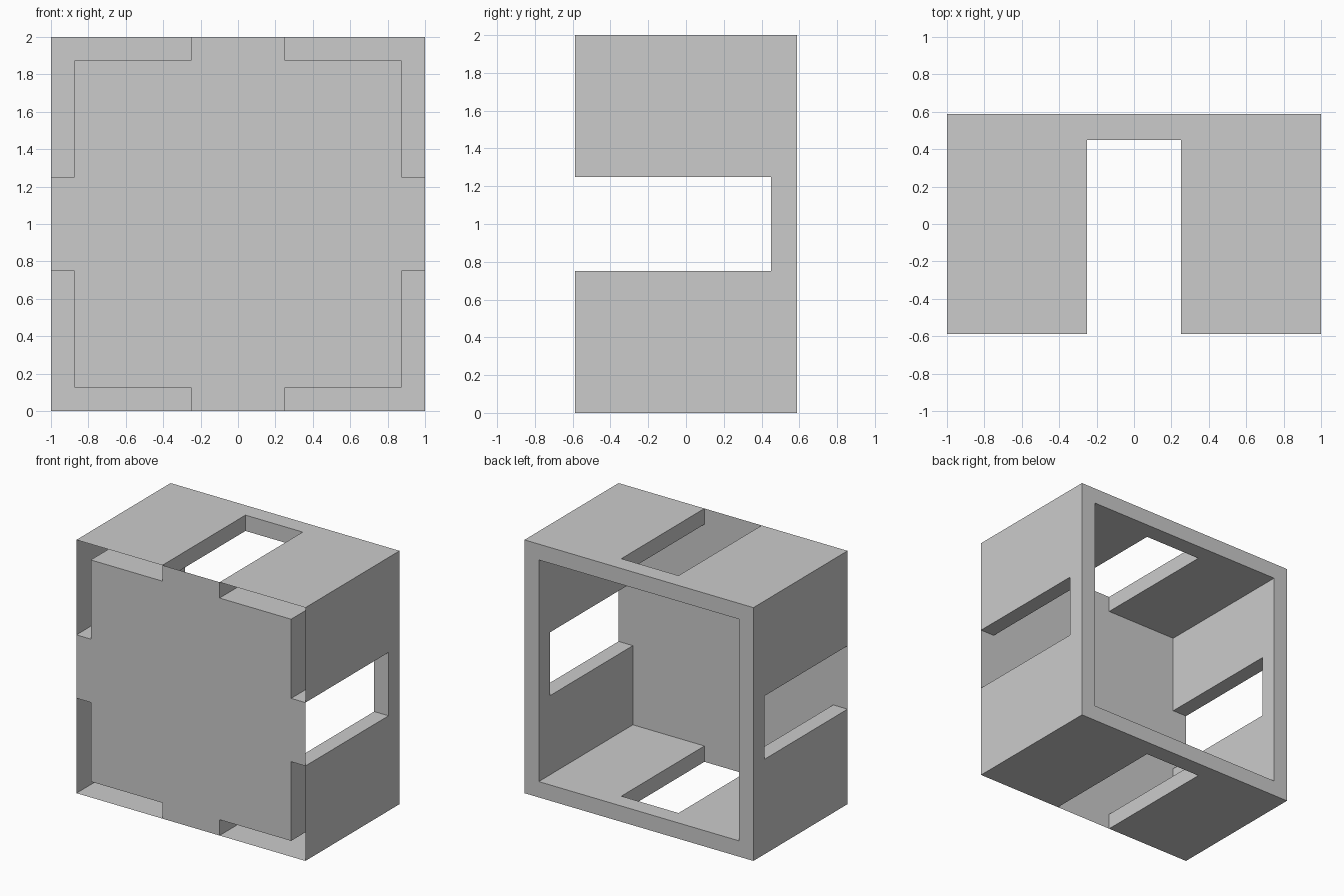
import bpy, bmesh
from math import pi
from mathutils import Matrix, Vector

if "Cube" in bpy.data.objects:
    bpy.data.objects.remove(bpy.data.objects["Cube"])

H, S = 0.587, 0.45          # half depth, closed end of the slots
OUT, INN, W = 1.0, 0.875, 0.25   # outer skin, inner skin, half slot width

bm = bmesh.new()


def face(points, rot):
    bm.faces.new([bm.verts.new(rot @ Vector(p)) for p in points])


def skin(r, rot):
    # one wall sheet at height r, leaving the slot open towards the front
    xs, ys = (-r, -W, W, r), (-H, S, H)
    for i in range(3):
        for j in range(2):
            if (i, j) != (1, 0):
                a, b, c, d = xs[i], xs[i + 1], ys[j], ys[j + 1]
                face([(a, c, r), (b, c, r), (b, d, r), (a, d, r)], rot)


# Four hollow walls, open at the front corners
for k in range(4):
    rot = Matrix.Rotation(k * pi / 2, 3, 'Y')
    skin(OUT, rot)
    skin(INN, rot)
    # back rim, mitred at the corners
    xo, xi = (-OUT, -W, W, OUT), (-INN, -W, W, INN)
    for i in range(3):
        face([(xo[i], H, OUT), (xo[i + 1], H, OUT),
              (xi[i + 1], H, INN), (xi[i], H, INN)], rot)
    # slot sides and closed end
    for x in (-W, W):
        face([(x, -H, INN), (x, S, INN), (x, S, OUT), (x, -H, OUT)], rot)
    face([(-W, S, INN), (W, S, INN), (W, S, OUT), (-W, S, OUT)], rot)

# Thin front panel with a tab reaching across each slot
outline = []
for k in range(4):
    rot = Matrix.Rotation(k * pi / 2, 3, 'Y')
    for x, z in ((-INN, INN), (-W, INN), (-W, OUT), (W, OUT), (W, INN)):
        outline.append(rot @ Vector((x, -H, z)))
face(outline, Matrix.Identity(3))

bmesh.ops.remove_doubles(bm, verts=bm.verts, dist=1e-4)
bmesh.ops.recalc_face_normals(bm, faces=bm.faces)
bmesh.ops.translate(bm, verts=bm.verts, vec=(0, 0, 1))

mesh = bpy.data.meshes.new("slotted_box")
bm.to_mesh(mesh)
bm.free()
bpy.context.collection.objects.link(bpy.data.objects.new("slotted_box", mesh))
